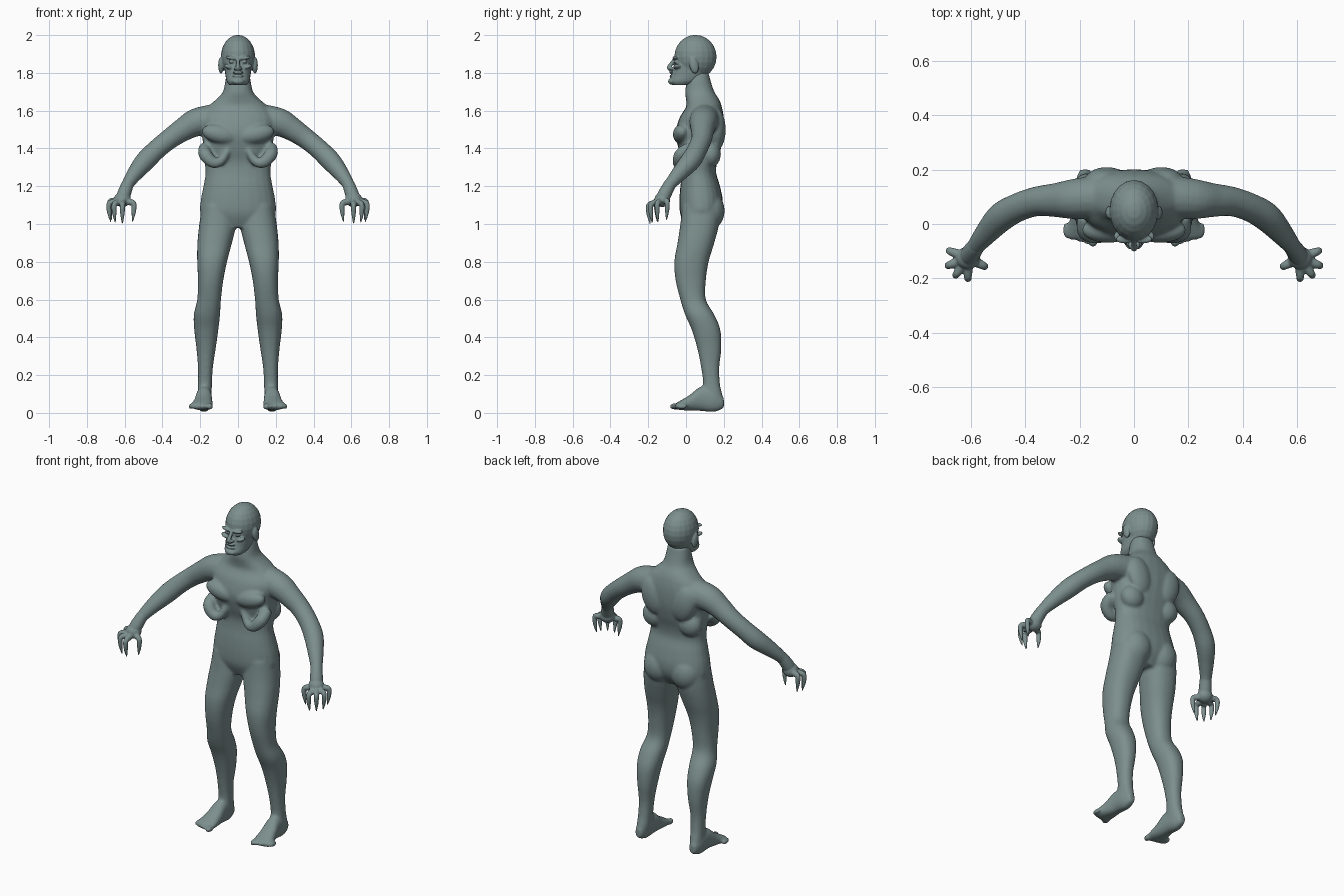
import bpy, bmesh, math
from mathutils import Matrix, Vector

cube = bpy.data.objects.get("Cube")
if cube:
    bpy.data.objects.remove(cube, do_unlink=True)

skin = bpy.data.materials.new("grey_green_skin")
skin.use_nodes = True
colour = (0.2, 0.275, 0.27, 1)
skin.diffuse_color = colour
skin.node_tree.nodes["Principled BSDF"].inputs["Base Color"].default_value = colour


def refine(stations, steps=4):
    """Catmull-Rom interpolation of equally long tuples."""
    pts = [Vector(s) for s in stations]
    pts = [pts[0]] + pts + [pts[-1]]
    result = []
    for a, b, c, d in zip(pts, pts[1:], pts[2:], pts[3:]):
        for i in range(steps):
            t = i / steps
            result.append(b + (c - a) * (t / 2)
                          + (a * 2 - b * 5 + c * 4 - d) * (t * t / 2)
                          + (b * 3 - a - c * 3 + d) * (t ** 3 / 2))
    return result + [pts[-1]]


def skin_rings(bm, rings):
    """Join closed rings into a capped tube."""
    rings = [[bm.verts.new(p) for p in ring] for ring in rings]
    count = len(rings[0])
    for low, high in zip(rings, rings[1:]):
        for i in range(count):
            j = (i + 1) % count
            bm.faces.new((low[i], low[j], high[j], high[i]))
    bm.faces.new(rings[0][::-1])
    bm.faces.new(rings[-1])


def unit_ring(count=24, fullness=0.88):
    for i in range(count):
        a = math.tau * i / count
        c, s = math.cos(a), math.sin(a)
        yield (math.copysign(abs(c) ** fullness, c),
               math.copysign(abs(s) ** fullness, s))


def loft(bm, stations, along_y=False):
    """Stations: position, x from, x to, then depth (or height) from, to."""
    rings = []
    for t, xa, xb, ya, yb in refine(stations):
        ring = []
        for c, s in unit_ring():
            x = (xa + xb) / 2 + c * (xb - xa) / 2
            v = (ya + yb) / 2 + s * (yb - ya) / 2
            ring.append((x, t, v) if along_y else (x, v, t))
        rings.append(ring)
    skin_rings(bm, rings)


def tube(bm, path):
    """Round tube through points given as x, y, z, radius."""
    pts = refine(path)
    rings = []
    for i, p in enumerate(pts):
        ahead = pts[min(i + 1, len(pts) - 1)].xyz - pts[max(i - 1, 0)].xyz
        side = ahead.cross(Vector((0.3, 1, 0.2))).normalized()
        up = side.cross(ahead).normalized()
        rings.append([p.xyz + (side * c + up * s) * p.w
                      for c, s in unit_ring(16, 1)])
    skin_rings(bm, rings)


def blob(bm, centre, radii, tilt=0, axis='X'):
    matrix = (Matrix.Translation(centre)
              @ Matrix.Rotation(math.radians(tilt), 4, axis)
              @ Matrix.Diagonal((*radii, 1)))
    bmesh.ops.create_uvsphere(bm, u_segments=20, v_segments=12,
                              radius=1, matrix=matrix)


def finish(bm, name, voxel, smoothing):
    """Mirror, fuse and soften the shapes into one skin."""
    bmesh.ops.recalc_face_normals(bm, faces=bm.faces)
    mesh = bpy.data.meshes.new(name)
    bm.to_mesh(mesh)
    bm.free()
    mesh.materials.append(skin)
    obj = bpy.data.objects.new(name, mesh)
    bpy.context.collection.objects.link(obj)
    mirror = obj.modifiers.new("mirror", 'MIRROR')
    mirror.use_mirror_merge = False
    fuse = obj.modifiers.new("fuse", 'REMESH')
    fuse.mode = 'VOXEL'
    fuse.voxel_size = voxel
    fuse.use_smooth_shade = True
    soften = obj.modifiers.new("soften", 'SMOOTH')
    soften.factor = 0.5
    soften.iterations = smoothing


# Torso and neck
body = bmesh.new()
torso = [(.98, .12, .0, .14), (1.05, .195, -.03, .185), (1.12, .198, -.035, .195),
         (1.2, .183, -.03, .18), (1.27, .172, -.02, .16), (1.33, .178, -.02, .165),
         (1.4, .185, -.04, .185), (1.48, .19, -.055, .2), (1.56, .2, -.035, .2),
         (1.62, .16, .0, .19), (1.66, .115, .0, .175), (1.7, .08, -.005, .15),
         (1.76, .067, .005, .13), (1.8, .06, .015, .12)]
loft(body, [(z, -w, w, front, back) for z, w, front, back in torso])

# Chest, hanging rib folds, shoulder blades, flanks and buttocks
blob(body, (.095, -.022, 1.475), (.1, .048, .05), -12, 'Y')
tube(body, [(.04, -.02, 1.42, .015), (.085, -.035, 1.34, .024),
            (.13, -.042, 1.325, .03), (.175, -.025, 1.37, .036),
            (.175, .03, 1.41, .03)])
blob(body, (.1, .165, 1.5), (.075, .045, .11), 15, 'Y')
blob(body, (.12, .13, 1.37), (.07, .055, .07))
blob(body, (.09, .125, 1.07), (.09, .08, .1))

# Leg
loft(body, [(1.1, .02, .19, -.02, .18), (1, .01, .205, -.03, .175),
            (.9, .032, .215, -.045, .15), (.8, .058, .216, -.062, .12),
            (.7, .078, .212, -.055, .105), (.6, .09, .216, -.03, .105),
            (.52, .095, .234, -.005, .15), (.44, .104, .232, .03, .182),
            (.34, .118, .22, .06, .187), (.24, .133, .212, .08, .176),
            (.15, .138, .212, .09, .18), (.08, .14, .215, .07, .195),
            (.03, .148, .212, .08, .185)])

# Foot and toes
loft(body, [(.2, .16, .2, .025, .08), (.15, .143, .217, .005, .13),
            (.08, .138, .222, .01, .14), (.02, .135, .235, .012, .095),
            (-.03, .133, .25, .015, .065), (-.055, .14, .25, .02, .05)], True)
for i in range(5):
    width = .018 if i == 0 else .013
    blob(body, (.15 + .025 * i, -.058 + .009 * i, .034), (width, .03, width))

# Arm
tube(body, [(.13, .1, 1.555, .08), (.22, .092, 1.538, .075), (.29, .088, 1.5, .063),
            (.36, .083, 1.452, .055), (.43, .06, 1.395, .053),
            (.49, .025, 1.335, .054), (.545, -.035, 1.268, .043),
            (.583, -.082, 1.212, .033), (.6, -.105, 1.17, .032)])
finish(body, "body", .008, 6)

# Hands with hooked, clawed fingers
hand = bmesh.new()
palm = Vector((.612, -.125, 1.13))
tube(hand, [(.57, -.068, 1.23, .032), (.585, -.086, 1.208, .033),
            (.603, -.112, 1.16, .036), (*palm, .034)])
blob(hand, palm, (.045, .042, .04))
for x, y, drop in [(.552, -.155, .01), (.612, -.198, 0), (.655, -.186, .005),
                   (.682, -.152, .01), (.678, -.1, .02)]:
    knuckle = Vector((x, y, 1.098 + drop))
    claw = knuckle.lerp(palm, .12)
    tube(hand, [(*palm, .02), (*palm.lerp(knuckle, .6), .018), (*knuckle, .014),
                (x, y, 1.055 + drop, .012), (claw.x, claw.y, 1 + drop, .003)])
finish(hand, "clawed_hands", .004, 3)

# Head: cranium, face and jaw
head = bmesh.new()
blob(head, (0, .05, 1.885), (.091, .112, .116))
face = [(1.735, .045, -.07, .02), (1.755, .06, -.085, .07), (1.79, .067, -.073, .11),
        (1.83, .072, -.064, .13), (1.865, .078, -.058, .14), (1.91, .08, -.053, .13)]
loft(head, [(z, -w, w, front, back) for z, w, front, back in face])
# Chin, lips and nose
blob(head, (0, -.077, 1.755), (.032, .018, .017))
for z in (1.783, 1.802):
    blob(head, (0, -.074, z), (.03, .014, .007))
tube(head, [(0, -.055, 1.88, .009), (0, -.076, 1.85, .01),
            (0, -.09, 1.828, .012), (0, -.075, 1.815, .01)])
blob(head, (.013, -.076, 1.824), (.01, .014, .009))
# Brow, eyes, cheekbones and ears
blob(head, (.034, -.056, 1.879), (.034, .016, .01), -8, 'Y')
blob(head, (.034, -.052, 1.858), (.015, .014, .008))
blob(head, (.05, -.045, 1.832), (.026, .022, .012), -20, 'Y')
blob(head, (.09, .042, 1.84), (.015, .024, .045), 12)
finish(head, "head", .004, 3)
